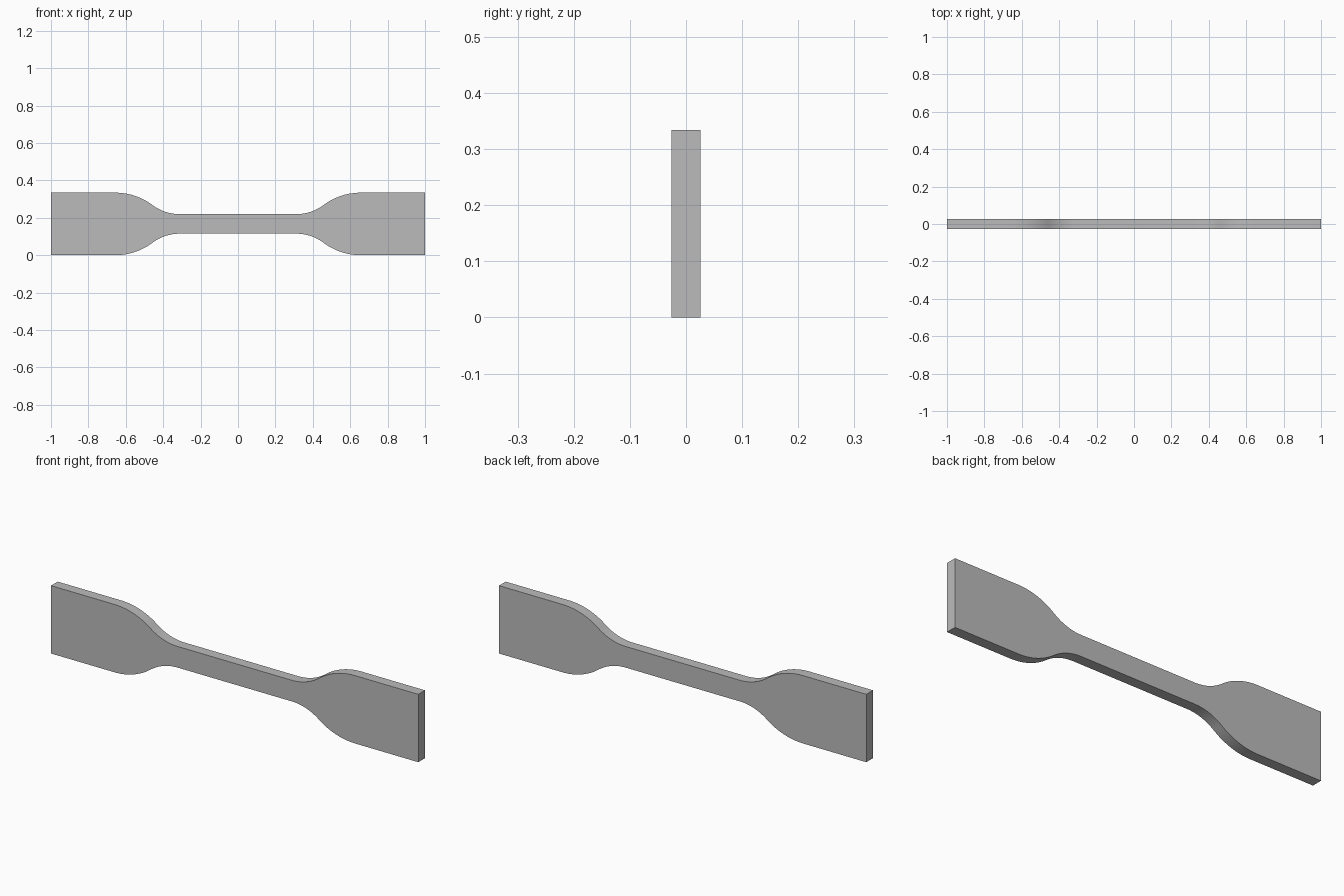
import bpy, bmesh, math

if "Cube" in bpy.data.objects:
    bpy.data.objects.remove(bpy.data.objects["Cube"])

HEIGHT, THICK, NECK = 0.334, 0.052, 0.104   # overall height, thickness, neck width
NECK_END, GRIP_START = 0.31, 0.655          # where the shoulder begins and ends
R_SHARE = 0.43                              # share of the shoulder on the inner fillet
STEPS = 12

# One shoulder: two tangent arcs, from the neck out to the grip
rise, run = (HEIGHT - NECK) / 2, GRIP_START - NECK_END
angle = 2 * math.atan(rise / run)
radius = run / math.sin(angle)
r_in, r_out = radius * R_SHARE, radius * (1 - R_SHARE)
angles = [angle * i / STEPS for i in range(STEPS + 1)]
quarter = [(NECK_END + r_in * math.sin(a), NECK / 2 + r_in * (1 - math.cos(a))) for a in angles]
quarter += [(GRIP_START - r_out * math.sin(a), HEIGHT / 2 - r_out * (1 - math.cos(a)))
            for a in reversed(angles[:-1])]
quarter.append((1.0, HEIGHT / 2))

# Mirror the quarter profile into the closed outline
top = [(-x, z) for x, z in reversed(quarter)] + quarter
outline = top + [(x, -z) for x, z in reversed(top)]

# Extrude the outline through the thickness
bm = bmesh.new()
face = bm.faces.new([bm.verts.new((x, -THICK / 2, z + HEIGHT / 2)) for x, z in outline])
ext = bmesh.ops.extrude_face_region(bm, geom=[face])
bmesh.ops.translate(bm, vec=(0, THICK, 0),
                    verts=[v for v in ext["geom"] if isinstance(v, bmesh.types.BMVert)])
bmesh.ops.recalc_face_normals(bm, faces=bm.faces)
mesh = bpy.data.meshes.new("tensile_test_bar")
bm.to_mesh(mesh)
bm.free()

bar = bpy.data.objects.new("tensile_test_bar", mesh)
bpy.context.collection.objects.link(bar)
mat = bpy.data.materials.new("light_grey")
mat.diffuse_color = (0.5, 0.5, 0.5, 1)
mat.use_nodes = True
mat.node_tree.nodes["Principled BSDF"].inputs["Base Color"].default_value = mat.diffuse_color
mesh.materials.append(mat)

# Smooth shoulders, crisp rims
bpy.context.view_layer.objects.active = bar
bar.select_set(True)
bpy.ops.object.shade_smooth_by_angle(angle=math.radians(30))
